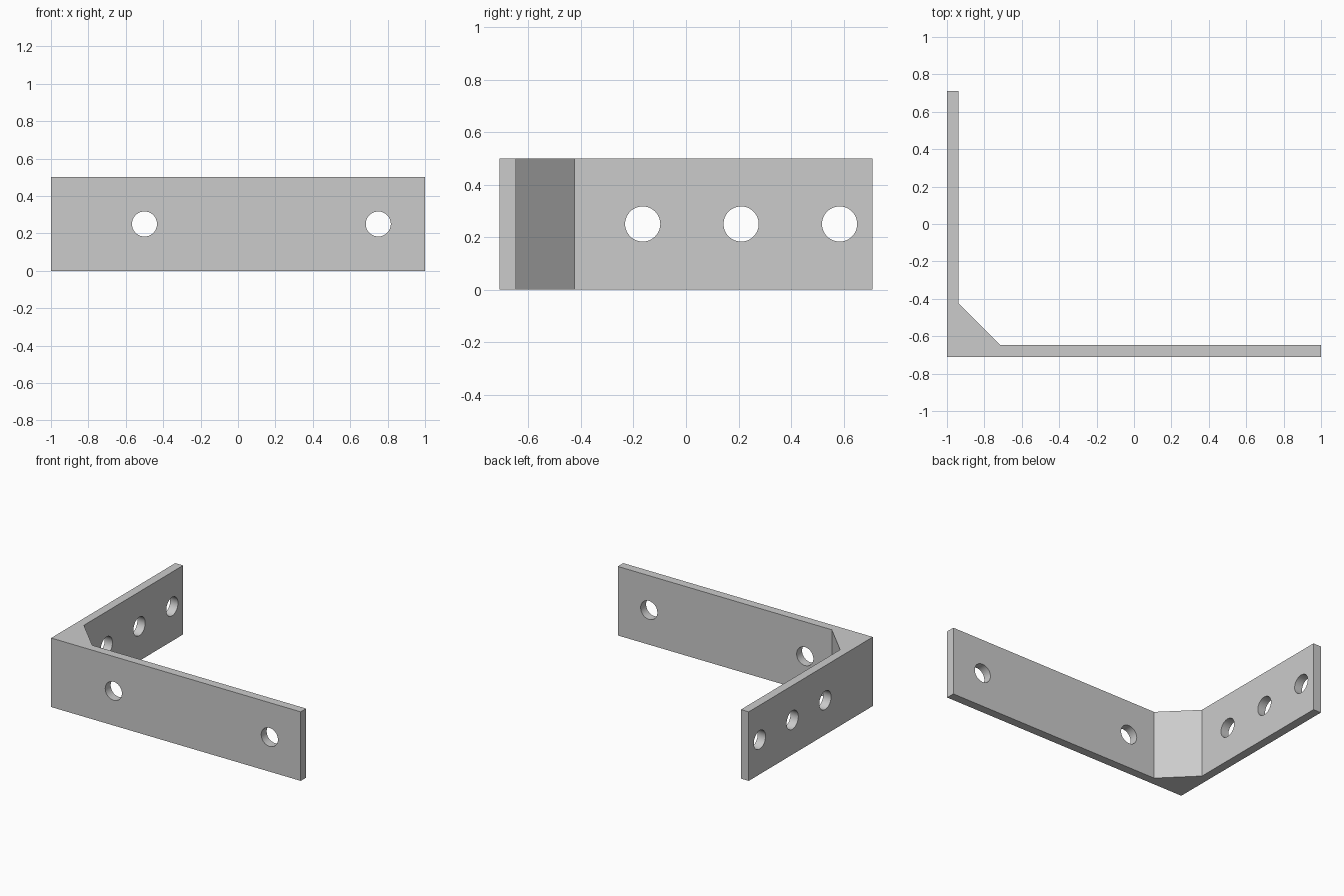
import bpy, bmesh
from math import pi
from mathutils import Matrix

cube = bpy.data.objects.get("Cube")
if cube:
    bpy.data.objects.remove(cube, do_unlink=True)

HEIGHT, THICK, HALF_Y, RADIUS = 0.5, 0.0625, 0.71, 0.067

grey = bpy.data.materials.new("plain_grey")
grey.use_nodes = True
colour = (0.6, 0.6, 0.6, 1)
grey.diffuse_color = colour
grey.node_tree.nodes["Principled BSDF"].inputs["Base Color"].default_value = colour


def add_object(name, bm):
    bmesh.ops.recalc_face_normals(bm, faces=bm.faces)
    mesh = bpy.data.meshes.new(name)
    bm.to_mesh(mesh)
    bm.free()
    mesh.materials.append(grey)
    obj = bpy.data.objects.new(name, mesh)
    bpy.context.collection.objects.link(obj)
    return obj


# L-shaped bracket with a filled inner corner, extruded upwards
inner_x, inner_y = -1 + THICK, -HALF_Y + THICK
profile = [(-1, -HALF_Y), (1, -HALF_Y), (1, inner_y), (-0.715, inner_y),
           (inner_x, -0.425), (inner_x, HALF_Y), (-1, HALF_Y)]
bm = bmesh.new()
base = bm.faces.new([bm.verts.new((x, y, 0)) for x, y in profile])
top = bmesh.ops.extrude_face_region(bm, geom=[base])["geom"]
bmesh.ops.translate(bm, vec=(0, 0, HEIGHT),
                    verts=[v for v in top if isinstance(v, bmesh.types.BMVert)])
bracket = add_object("corner_bracket", bm)

# Screw holes: two through the long arm, three through the short arm
bm = bmesh.new()
holes = [(x, -HALF_Y + THICK / 2, "X") for x in (-0.5, 0.75)]
holes += [(-1 + THICK / 2, y, "Y") for y in (-0.165, 0.21, 0.585)]
for x, y, axis in holes:
    place = Matrix.Translation((x, y, HEIGHT / 2)) @ Matrix.Rotation(pi / 2, 4, axis)
    bmesh.ops.create_cone(bm, cap_ends=True, segments=48, radius1=RADIUS,
                          radius2=RADIUS, depth=THICK * 3, matrix=place)
cutter = add_object("hole_cutter", bm)

cut = bracket.modifiers.new("screw_holes", "BOOLEAN")
cut.operation, cut.solver, cut.object = "DIFFERENCE", "EXACT", cutter

# Apply the cut, remove the helper and smooth only the round hole walls
bpy.ops.object.select_all(action="DESELECT")
bracket.select_set(True)
bpy.context.view_layer.objects.active = bracket
bpy.ops.object.modifier_apply(modifier=cut.name)
bpy.data.objects.remove(cutter, do_unlink=True)
bpy.ops.object.shade_smooth_by_angle(angle=pi / 6)
